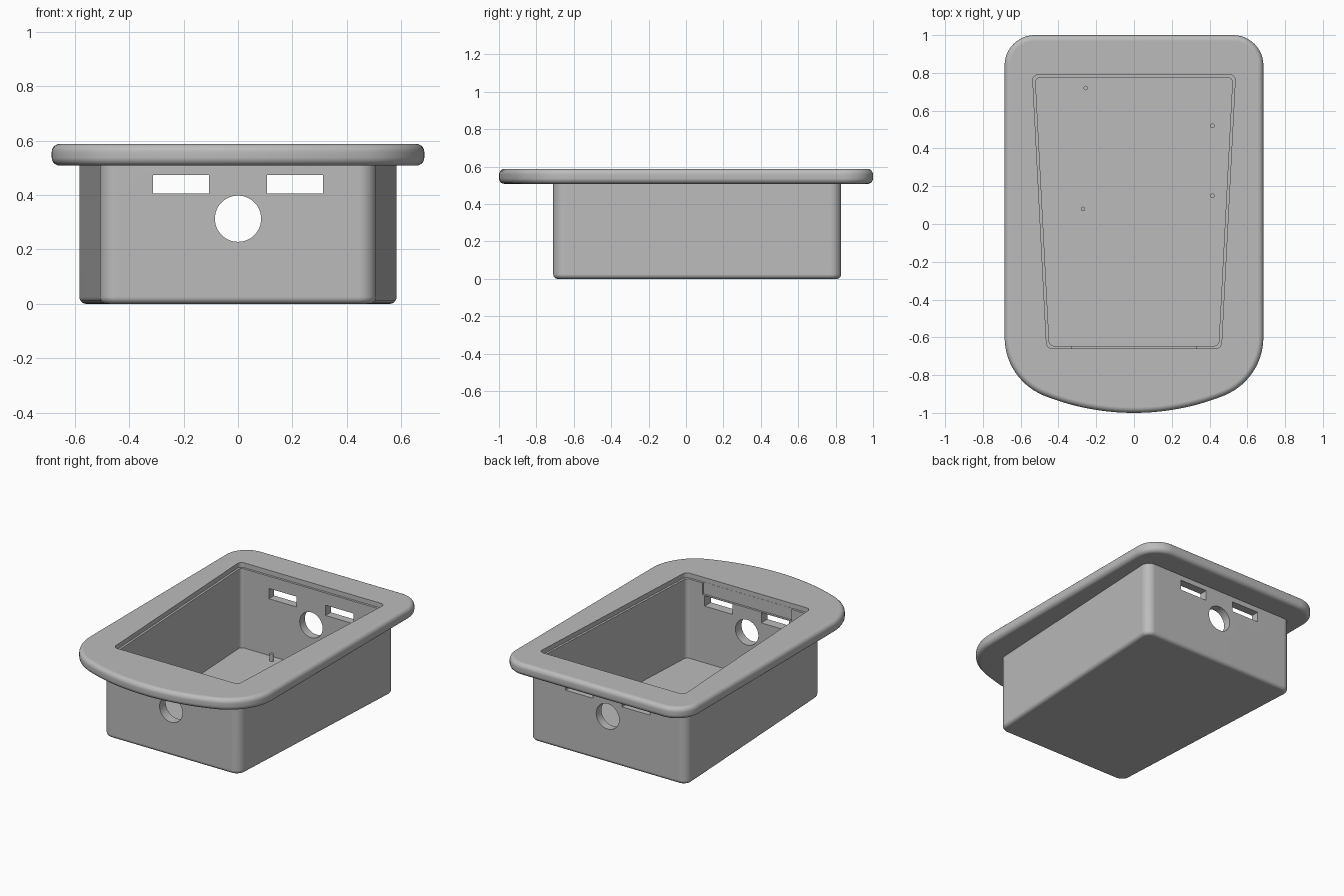
import bpy, bmesh
from math import cos, sin, atan2, pi, radians

cube = bpy.data.objects.get("Cube")
if cube:
    bpy.data.objects.remove(cube, do_unlink=True)

grey = bpy.data.materials.new("plain grey")
grey.use_nodes = True
grey.diffuse_color = (0.5, 0.5, 0.5, 1)
grey.node_tree.nodes["Principled BSDF"].inputs["Base Color"].default_value = (0.5, 0.5, 0.5, 1)


def arc(cx, cy, r, a0, a1, n):
    return [(cx + r * cos(a0 + (a1 - a0) * i / n), cy + r * sin(a0 + (a1 - a0) * i / n))
            for i in range(n + 1)]


def trapezoid(y0, half0, y1, half1):
    return [(-half0, y0), (half0, y0), (half1, y1), (-half1, y1)]


def prism(name, outline, z0, z1, corner=0, bottom=0, top=0):
    """Extruded outline with rounded upright, bottom and top edges."""
    bm = bmesh.new()
    face = bm.faces.new([bm.verts.new((x, y, z0)) for x, y in outline])
    ext = bmesh.ops.extrude_face_region(bm, geom=[face])["geom"]
    bmesh.ops.translate(bm, vec=(0, 0, z1 - z0),
                        verts=[v for v in ext if isinstance(v, bmesh.types.BMVert)])
    bmesh.ops.recalc_face_normals(bm, faces=bm.faces[:])

    def soften(radius, heights, segments):
        edges = [e for e in bm.edges
                 if tuple(sorted(round(v.co.z, 4) for v in e.verts)) == heights]
        if radius:
            bmesh.ops.bevel(bm, geom=edges, offset=radius, segments=segments,
                            profile=0.5, affect='EDGES')

    soften(corner, (round(z0, 4), round(z1, 4)), 8)
    soften(bottom, (round(z0, 4),) * 2, 5)
    soften(top, (round(z1, 4),) * 2, 5)
    mesh = bpy.data.meshes.new(name)
    bm.to_mesh(mesh)
    bm.free()
    mesh.materials.append(grey)
    obj = bpy.data.objects.new(name, mesh)
    bpy.context.collection.objects.link(obj)
    return obj


def box(name, x0, x1, y0, y1, z0, z1):
    return prism(name, [(x0, y0), (x1, y0), (x1, y1), (x0, y1)], z0, z1)


def smooth(obj):
    bpy.ops.object.select_all(action='DESELECT')
    obj.select_set(True)
    bpy.context.view_layer.objects.active = obj
    bpy.ops.object.shade_smooth_by_angle(angle=radians(35))


def combine(obj, tool, operation):
    mod = obj.modifiers.new(tool.name, 'BOOLEAN')
    mod.operation, mod.solver, mod.object = operation, 'EXACT', tool
    bpy.context.view_layer.update()
    graph = bpy.context.evaluated_depsgraph_get()
    mesh = bpy.data.meshes.new_from_object(obj.evaluated_get(graph))
    obj.modifiers.clear()
    obj.data = mesh
    bpy.data.objects.remove(tool, do_unlink=True)


# Rim: straight sides, rounded back corners, bowed front
HALF, BOW, CORNER, SIDE_END = 0.685, 1.287, 0.332, -0.6
bow_y = BOW - 1
turn = atan2(SIDE_END - bow_y, HALF - CORNER)
outline = (arc(HALF - 0.16, 0.84, 0.16, 0, pi / 2, 12)
           + arc(0.16 - HALF, 0.84, 0.16, pi / 2, pi, 12)
           + arc(CORNER - HALF, SIDE_END, CORNER, pi, pi - turn - pi + pi, 14)[:-1]
           + arc(0, bow_y, BOW, pi - turn, 2 * pi + turn, 20)
           + arc(HALF - CORNER, SIDE_END, CORNER, turn, 0, 14)[1:])
rim = prism("rim", outline, 0.508, 0.588, bottom=0.03, top=0.03)

# Tapered tub joined to the rim
housing = prism("housing", trapezoid(-0.71, 0.505, 0.83, 0.586), 0, 0.55,
                corner=0.06, bottom=0.025)
combine(housing, rim, 'UNION')

# Cavity, lid ledge and front recess
cuts = [
    prism("cavity", trapezoid(-0.645, 0.448, 0.775, 0.522), 0.025, 0.7, corner=0.025),
    prism("lid_ledge", trapezoid(-0.66, 0.462, 0.79, 0.537), 0.556, 0.7, corner=0.03),
    box("front_recess", -0.33, 0.33, -0.659, -0.6, 0.478, 0.65),
]

# Slots and cable hole through front and back walls
for side in (-1, 1):
    x = side * 0.21
    cuts.append(box("slots", x - 0.103, x + 0.103, -0.9, 0.95, 0.405, 0.474))
bpy.ops.mesh.primitive_cylinder_add(vertices=48, radius=0.085, depth=2,
                                    location=(0, 0, 0.313), rotation=(pi / 2, 0, 0))
bpy.context.object.name = "cable_hole"
bpy.context.object.data.materials.append(grey)
cuts.append(bpy.context.object)
for cut in cuts:
    combine(housing, cut, 'DIFFERENCE')

smooth(housing)
weighted = housing.modifiers.new("even shading", 'WEIGHTED_NORMAL')
weighted.keep_sharp = True

# Mounting pegs on the floor
for x, y in ((-0.255, 0.72), (0.415, 0.52), (0.415, 0.15), (-0.27, 0.08)):
    peg = prism("mounting_peg", arc(x, y, 0.012, 0, 2 * pi, 16)[:-1], 0.02, 0.075)
    smooth(peg)
